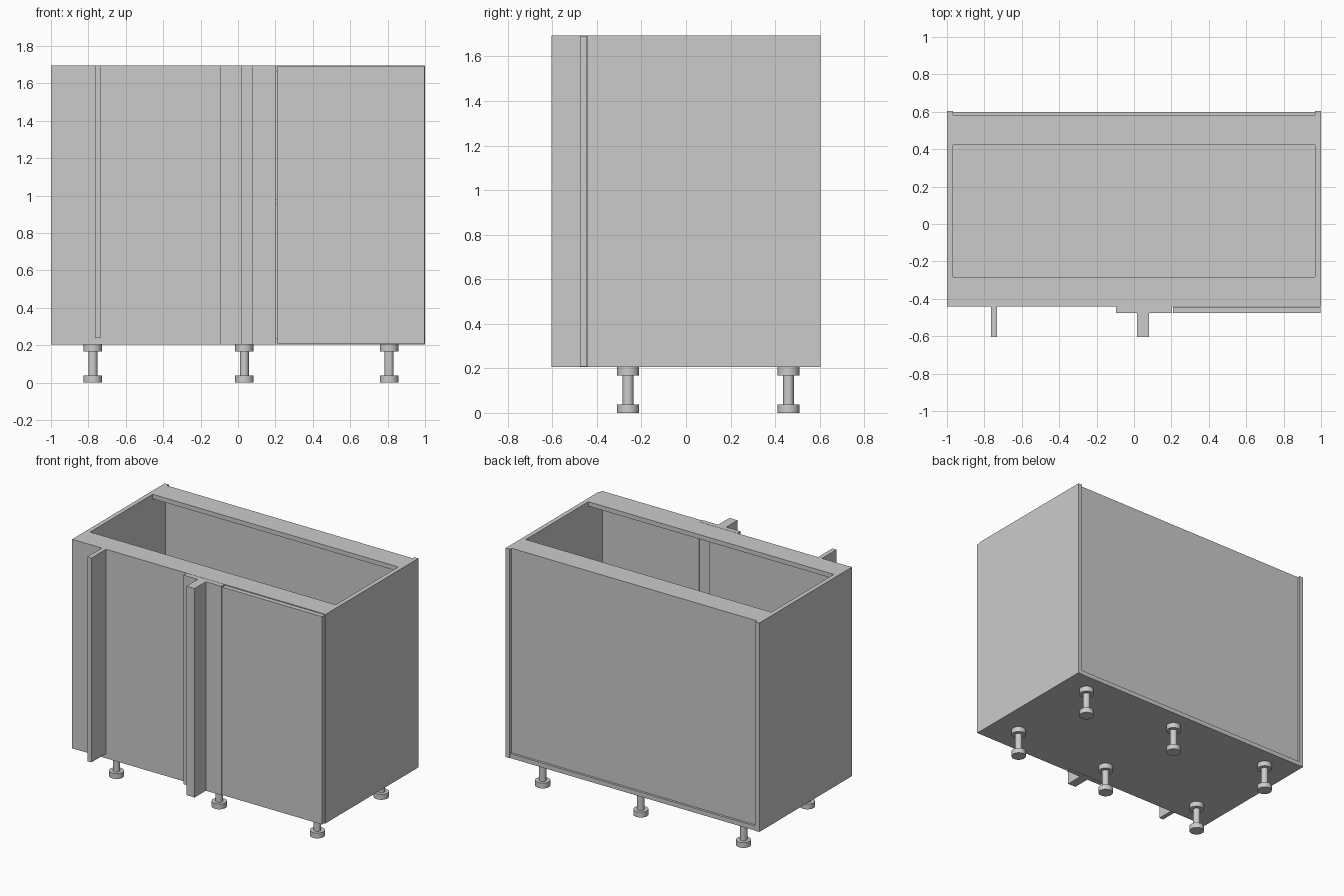
import bpy
import bmesh
from mathutils import Matrix

if "Cube" in bpy.data.objects:
    bpy.data.objects.remove(bpy.data.objects["Cube"])

BASE, TOP = 0.205, 1.695     # carcass bottom and top
T = 0.032                    # board thickness
IN = 1 - T                   # inner face of the side panels


def board(name, x, y, z):
    """Box spanning the given (min, max) ranges."""
    bm = bmesh.new()
    bmesh.ops.create_cube(bm, size=1)
    for v in bm.verts:
        for i, (lo, hi) in enumerate((x, y, z)):
            v.co[i] = lo if v.co[i] < 0 else hi
    return add_object(name, bm)


def add_object(name, bm):
    mesh = bpy.data.meshes.new(name)
    bm.to_mesh(mesh)
    bm.free()
    obj = bpy.data.objects.new(name, mesh)
    bpy.context.collection.objects.link(obj)
    return obj


def leg(name, x, y):
    """Turned leg: a spun profile with foot, stem and mounting plate."""
    profile = [(0, 0), (0.049, 0), (0.049, 0.038), (0.024, 0.038),
               (0.024, 0.167), (0.049, 0.167), (0.049, BASE), (0, BASE)]
    bm = bmesh.new()
    verts = [bm.verts.new((r, 0, z)) for r, z in profile]
    edges = [bm.edges.new(pair) for pair in zip(verts, verts[1:])]
    bmesh.ops.spin(bm, geom=verts + edges, axis=(0, 0, 1), cent=(0, 0, 0),
                   angle=6.283185307, steps=32)
    bmesh.ops.remove_doubles(bm, verts=bm.verts[:], dist=1e-4)
    bmesh.ops.recalc_face_normals(bm, faces=bm.faces[:])
    bmesh.ops.transform(bm, matrix=Matrix.Translation((x, y, 0)), verts=bm.verts[:])
    obj = add_object(name, bm)
    bpy.ops.object.select_all(action='DESELECT')
    obj.select_set(True)
    bpy.context.view_layer.objects.active = obj
    bpy.ops.object.shade_smooth_by_angle()


# Carcass
board("side_left", (-1, -IN), (-0.442, 0.603), (BASE, TOP))
board("side_right", (IN, 1), (-0.442, 0.603), (BASE, TOP))
board("bottom_panel", (-IN, IN), (-0.44, 0.6), (BASE, BASE + T))
board("back_panel", (-IN, IN), (0.568, 0.584), (BASE + T, TOP))
board("shelf", (-IN, IN), (-0.40, 0.568), (0.95, 0.95 + T))
board("top_rail_front", (-IN, IN), (-0.44, -0.283), (TOP - T, TOP))
board("top_rail_back", (-IN, IN), (0.422, 0.568), (TOP - T, TOP))

# Fixed front, filler strip and door
board("blind_front", (-IN, 0.1), (-0.44, -0.408), (BASE + T, TOP - T))
board("filler_strip", (-0.097, 0.203), (-0.476, -0.442), (BASE, TOP))
board("door", (0.209, 0.997), (-0.476, -0.444), (BASE + 0.004, TOP - 0.004))

# Upright fins standing out from the front
board("fin_left", (-0.765, -0.733), (-0.603, -0.44), (0.238, TOP))
board("fin_middle", (0.016, 0.08), (-0.603, -0.476), (BASE, TOP))

# Legs
for side, y in (("front", -0.26), ("back", 0.46)):
    for place, x in (("left", -0.776), ("middle", 0.034), ("right", 0.808)):
        leg(f"leg_{side}_{place}", x, y)
